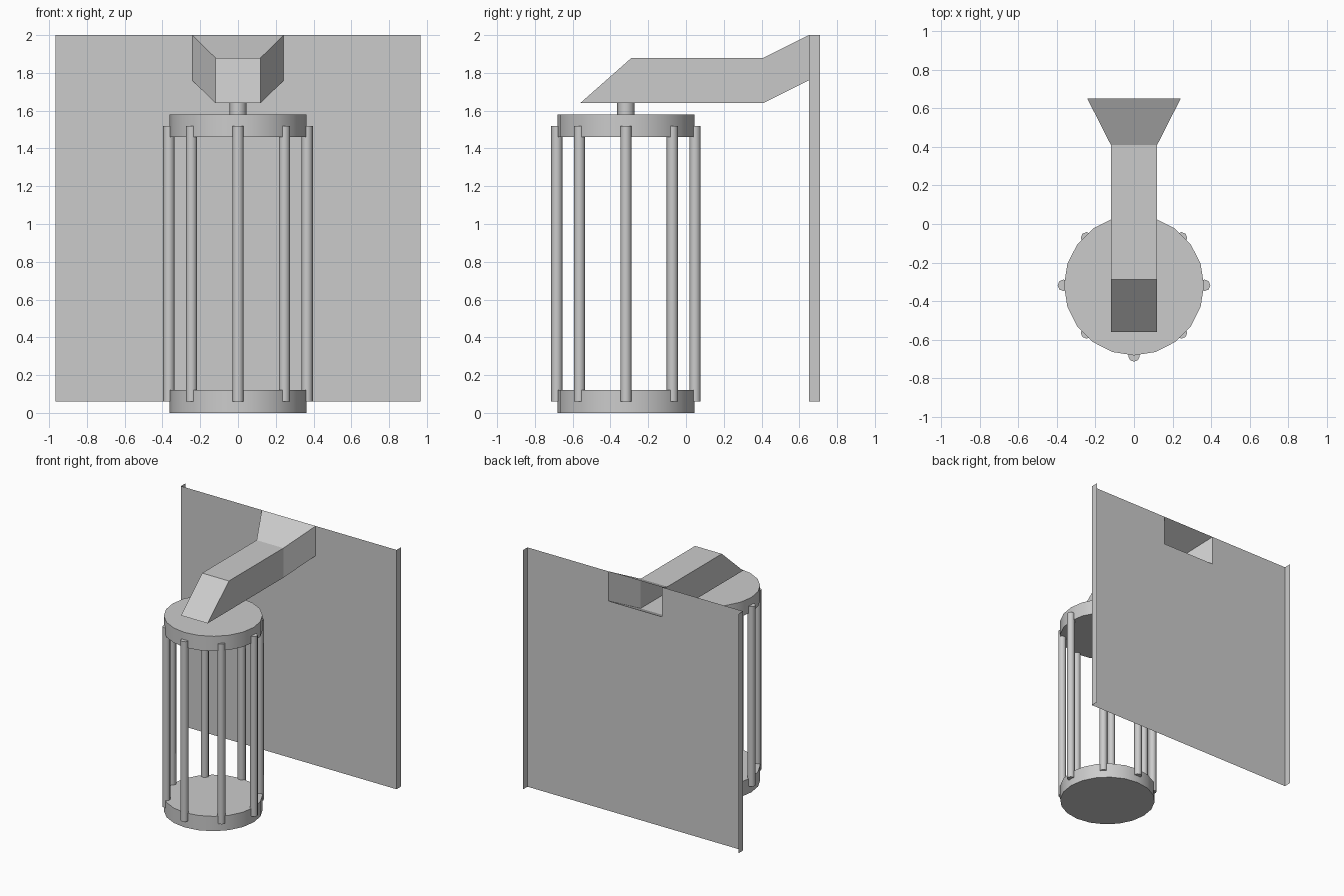
import bpy, math

if "Cube" in bpy.data.objects:
    bpy.data.objects.remove(bpy.data.objects["Cube"])

LANTERN_Y = -0.318


def mesh_object(name, verts, faces):
    mesh = bpy.data.meshes.new(name)
    mesh.from_pydata(verts, [], faces)
    mesh.update()
    obj = bpy.data.objects.new(name, mesh)
    bpy.context.collection.objects.link(obj)
    return obj


def cylinder(name, x, y, z0, z1, radius, sides):
    bpy.ops.mesh.primitive_cylinder_add(
        vertices=sides, radius=radius, depth=z1 - z0,
        location=(x, y, (z0 + z1) / 2))
    obj = bpy.context.object
    obj.name = name
    bpy.ops.object.shade_smooth_by_angle(angle=math.radians(50))
    return obj


# Wall panel: open sheet with a notch for the bracket and a side flange at each edge
W, FRONT, BACK, LOW, TOP = 0.967, 0.65, 0.71, 0.06, 2.0
outline = [(-W, LOW), (W, LOW), (W, TOP), (0.242, TOP),
           (0.242, 1.76), (-0.242, 1.76), (-0.242, TOP), (-W, TOP)]
verts = [(x, FRONT, z) for x, z in outline]
verts += [(x, BACK, z) for x in (-W, W) for z in (LOW, TOP)]
mesh_object("wall_panel", verts,
            [tuple(range(8)), (0, 7, 9, 8), (1, 10, 11, 2)])

# Bracket arm: square tube, flared at the wall (open there), slanted cap in front
# each ring: half width, y of bottom, z of bottom, y of top, z of top
rings = [(0.12, -0.56, 1.64, -0.288, 1.88),
         (0.12, 0.41, 1.64, 0.41, 1.88),
         (0.242, 0.65, 1.76, 0.65, 2.0)]
verts = []
for w, yb, zb, yt, zt in rings:
    verts += [(-w, yb, zb), (w, yb, zb), (w, yt, zt), (-w, yt, zt)]
faces = [(0, 1, 2, 3)]
for r in (0, 4):
    for i in range(4):
        j = (i + 1) % 4
        faces.append((r + j, r + i, r + 4 + i, r + 4 + j))
mesh_object("bracket_arm", verts, faces)

# Lantern: hanger and the two round plates
cylinder("hanger_post", 0, LANTERN_Y, 1.58, 1.64, 0.046, 8)
cylinder("top_plate", 0, LANTERN_Y, 1.46, 1.58, 0.363, 20)
cylinder("bottom_plate", 0, LANTERN_Y, 0.0, 0.12, 0.363, 20)

# Eight cage bars, the diagonal ones set slightly further in
for i in range(8):
    a = i * math.pi / 4
    r = 0.348 if i % 2 else 0.366
    cylinder(f"cage_bar_{i + 1}", r * math.cos(a), LANTERN_Y + r * math.sin(a),
             0.06, 1.52, 0.03, 8)
